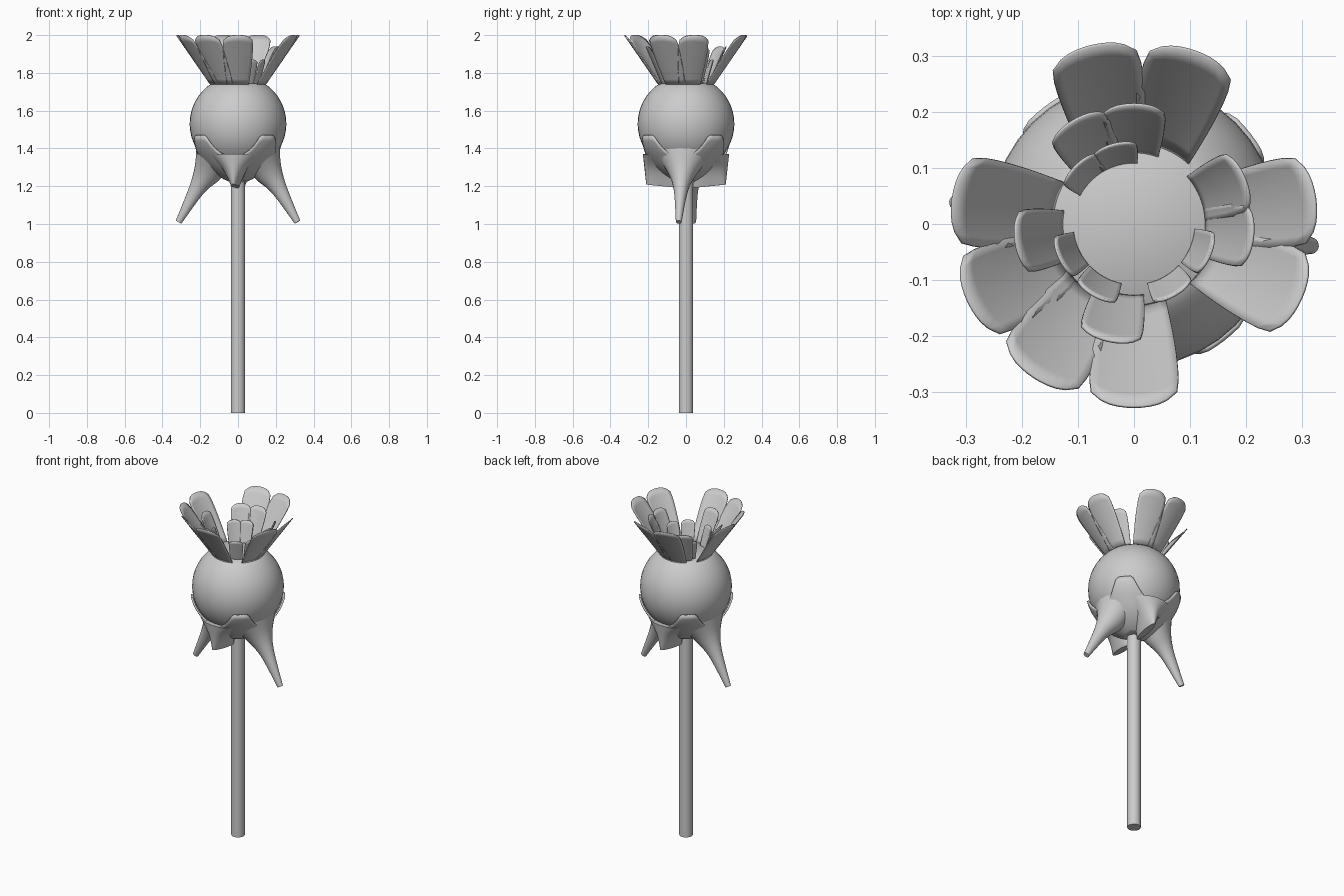
import bpy, bmesh, math
from math import sin, cos, pi, radians, sqrt

if "Cube" in bpy.data.objects:
    bpy.data.objects.remove(bpy.data.objects["Cube"])

BULB_Z, BULB_R, TWIST = 1.53, 0.256, radians(-7)


def make(name, verts, faces, thick=0.0, angle=40):
    me = bpy.data.meshes.new(name)
    me.from_pydata(verts, [], faces)
    bm = bmesh.new()
    bm.from_mesh(me)
    bmesh.ops.remove_doubles(bm, verts=bm.verts, dist=1e-5)
    bmesh.ops.recalc_face_normals(bm, faces=bm.faces)
    bm.to_mesh(me)
    bm.free()
    ob = bpy.data.objects.new(name, me)
    bpy.context.collection.objects.link(ob)
    if thick:
        m = ob.modifiers.new("thickness", "SOLIDIFY")
        m.thickness = thick
        m.offset = 0
    bpy.ops.object.select_all(action="DESELECT")
    ob.select_set(True)
    bpy.context.view_layer.objects.active = ob
    bpy.ops.object.shade_smooth_by_angle(angle=radians(angle))
    return ob


def grid_faces(rows, cols, wrap=False):
    return [(i * cols + j, i * cols + (j + 1) % cols,
             (i + 1) * cols + (j + 1) % cols, (i + 1) * cols + j)
            for i in range(rows - 1) for j in range(cols if wrap else cols - 1)]


def loft(name, rings, angle=40):
    n = len(rings[0])
    faces = grid_faces(len(rings), n, True)
    faces += [tuple(range(n)), tuple(range((len(rings) - 1) * n, len(rings) * n))]
    return make(name, [v for r in rings for v in r], faces, angle=angle)


def circle(r, z, n):
    return [(r * cos(2 * pi * k / n), r * sin(2 * pi * k / n), z) for k in range(n)]


# Stem
loft("stem", [circle(0.038, 0, 24), circle(0.038, 1.27, 24)])

# Bulb: sphere with a flat cut top
top = math.acos(0.215 / BULB_R)
angles = [top + (pi - 0.05 - top) * i / 20 for i in range(21)]
loft("bulb", [circle(BULB_R * sin(a), BULB_Z + BULB_R * cos(a), 40) for a in angles])

# Calyx cup: shell around the lower bulb with four square tabs on the diagonals
N, ROWS = 96, 12
verts = []
for i in range(ROWS):
    for k in range(N):
        th = 360 * k / N
        d = abs((th % 90) - 45)
        t = max(0, (d - 10) / 35)
        rim = 1.36 + 0.11 * (1 - t) ** 3
        u = i / (ROWS - 1)
        a = 0.12 + (math.acos((BULB_Z - rim) / 0.265) - 0.12) * u
        R = 0.265 + 0.05 * max(0, 1 - a / 0.9) ** 1.3
        p = radians(th) + TWIST
        verts.append((R * sin(a) * cos(p), R * sin(a) * sin(p), BULB_Z - R * cos(a)))
make("calyx_cup", verts, grid_faces(ROWS, N, True), 0.01)


# Drooping sepals lofted from ellipses: (radius, height, half depth, half width)
def smooth_sections(keys, sub=5):
    out = []
    for i in range(len(keys) - 1):
        p = [keys[max(0, min(len(keys) - 1, i + j))] for j in (-1, 0, 1, 2)]
        for s in range(sub):
            t = s / sub
            out.append([0.5 * (2 * b + (c - a) * t + (2 * a - 5 * b + 4 * c - d) * t * t
                               + (3 * b - a - 3 * c + d) * t ** 3) for a, b, c, d in zip(*p)])
    return out + [keys[-1]]


def sepal(name, keys, perp, ang):
    rings = []
    for r, z, h, w in smooth_sections(keys):
        ring = []
        for k in range(20):
            q = 2 * pi * k / 20
            x, y = r + h * cos(q) * perp[0], w * sin(q)
            ring.append((x * cos(ang) - y * sin(ang), x * sin(ang) + y * cos(ang),
                         z + h * cos(q) * perp[1]))
        rings.append(ring)
    loft(name, rings, 50)


LONG = [(0.125, 1.36, 0.11, 0.14), (0.165, 1.27, 0.075, 0.075),
        (0.222, 1.18, 0.042, 0.038), (0.317, 1.01, 0.017, 0.015)]
SHORT = [(0.125, 1.36, 0.105, 0.14), (0.127, 1.29, 0.095, 0.065), (0.125, 1.20, 0.087, 0.02)]
for side in (0, 1):
    sepal("long_sepal", LONG, (0.87, 0.5), TWIST + pi * side)
    sepal("short_sepal", SHORT, (1.0, 0.1), TWIST + pi * (side + 0.5))


# Petals: bowed strips with rounded tips
def petal(name, deg, r0, r1, z1, w0, w1, z0=1.735):
    a, rows, cols, vs = radians(deg), 9, 11, []
    for i in range(rows):
        for j in range(cols):
            s = 2 * j / (cols - 1) - 1
            t = i / (rows - 1) * (1 - 0.04 * s * s - 0.06 * s ** 6)
            w = w0 + (w1 - w0) * sin(min(1, t * 1.1) * pi / 2)
            w *= 1 - 0.12 * max(0, (t - 0.75) / 0.25) ** 2
            y = w * s
            rr = r0 + (r1 - r0) * t
            x = sqrt(rr * rr - y * y)
            vs.append((x * cos(a) - y * sin(a), x * sin(a) + y * cos(a), z0 + (z1 - z0) * t))
    make(name, vs, grid_faces(rows, cols), 0.005)


for d in (8, 70.5, 103.5, 172, 205, 237, 270, 336):
    petal("outer_petal", d, 0.143, 0.326, 2.0, 0.056, 0.08)
for d in (90, 120, 22, -6, 258, 189):
    petal("middle_petal", d, 0.125, 0.213, 1.94, 0.043, 0.056)
for d in (135, 104, 205, 241, 300, 338):
    petal("inner_petal", d, 0.108, 0.146, 1.87, 0.032, 0.039)
